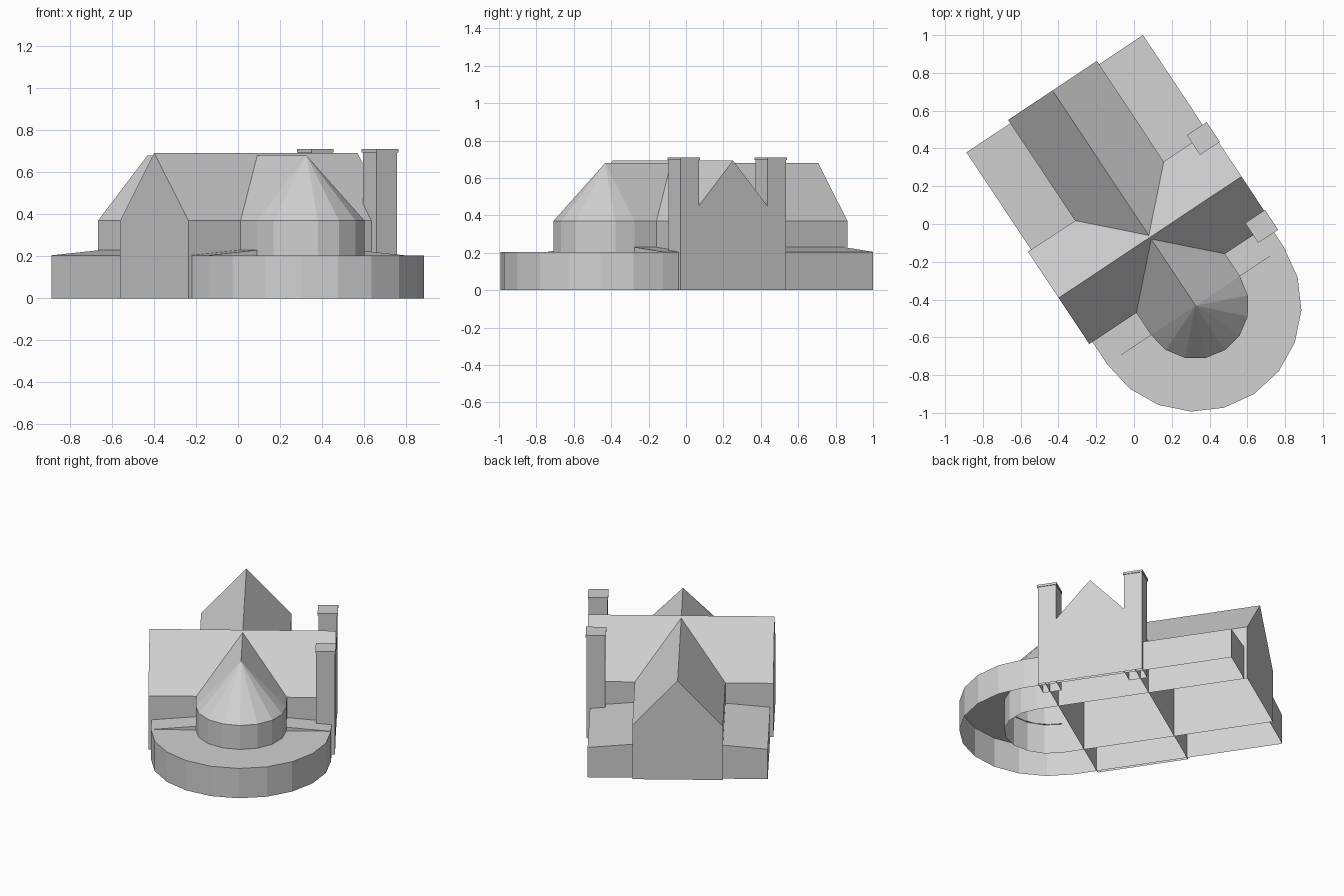
import bpy, bmesh
from math import sin, cos, pi, radians
from mathutils import Matrix

cube = bpy.data.objects.get("Cube")
if cube:
    bpy.data.objects.remove(cube)

# Plan frame: local x runs along the transept, local y along the nave
PLACE = Matrix.Translation((0.085, -0.07, 0)) @ Matrix.Rotation(radians(33.6), 4, 'Z')

NAVE_HALF, AISLE_HALF, TRANSEPT_HALF, TRANSEPT_END = 0.282, 0.561, 0.293, 0.581
EAVE, NAVE_RIDGE, TRANSEPT_RIDGE = 0.37, 0.68, 0.693
AISLE_EAVE, AISLE_TOP = 0.205, 0.23
CHOIR, NAVE_BACK, AISLE_BACK = -0.435, 0.933, 0.912

stone = bpy.data.materials.new("pale grey stone")
stone.use_nodes = True
stone.diffuse_color = (0.64, 0.64, 0.64, 1)
stone.node_tree.nodes["Principled BSDF"].inputs["Base Color"].default_value = (0.64, 0.64, 0.64, 1)


def build(name, faces, matrix=Matrix()):
    """Make an object from a list of polygons given as corner points."""
    bm = bmesh.new()
    for corners in faces:
        bm.faces.new([bm.verts.new(c) for c in corners])
    bmesh.ops.remove_doubles(bm, verts=bm.verts, dist=1e-5)
    bmesh.ops.recalc_face_normals(bm, faces=bm.faces)
    bm.transform(PLACE @ matrix)
    mesh = bpy.data.meshes.new(name)
    bm.to_mesh(mesh)
    bm.free()
    mesh.materials.append(stone)
    obj = bpy.data.objects.new(name, mesh)
    bpy.context.collection.objects.link(obj)
    return obj


def extrude(profile, start, end, caps=(True, True)):
    """Sweep an open x-z profile along y, leaving the underside open."""
    a = [(x, start, z) for x, z in profile]
    b = [(x, end, z) for x, z in profile]
    faces = [(a[i], a[i + 1], b[i + 1], b[i]) for i in range(len(a) - 1)]
    return faces + [ring for ring, wanted in zip((a, b), caps) if wanted]


def gable(half, ridge):
    return [(-half, 0), (-half, EAVE), (0, ridge), (half, EAVE), (half, 0)]


def arc(radius, segments, z):
    """Half circle around the choir end, bulging forward."""
    return [(-radius * cos(pi * i / segments), CHOIR - radius * sin(pi * i / segments), z)
            for i in range(segments + 1)]


def bands(*rows):
    """Join successive rows of points with quads."""
    return [(lo[i], lo[i + 1], hi[i + 1], hi[i])
            for lo, hi in zip(rows, rows[1:]) for i in range(len(lo) - 1)]


# Nave and crossing transept, both gabled
build("nave", extrude(gable(NAVE_HALF, NAVE_RIDGE), CHOIR, NAVE_BACK, (False, True)))
build("transept", extrude(gable(TRANSEPT_HALF, TRANSEPT_RIDGE), -TRANSEPT_END, TRANSEPT_END),
      Matrix.Rotation(pi / 2, 4, 'Z'))

# Rounded apse under a half cone
foot, eave = arc(NAVE_HALF, 8, 0), arc(NAVE_HALF, 8, EAVE)
peak = (0, CHOIR, NAVE_RIDGE)
build("apse", bands(foot, eave) + [(eave[i], eave[i + 1], peak) for i in range(8)])

# Low ambulatory around the apse, its flat roof running in to the apse wall
outer = arc(AISLE_HALF, 10, AISLE_EAVE)
build("ambulatory", bands(arc(AISLE_HALF, 10, 0), outer, arc(NAVE_HALF * 0.97, 10, AISLE_EAVE)))

# Lean-to aisles with a small step above the ambulatory roof
for side, label in ((1, "left"), (-1, "right")):
    slope = [(side * AISLE_HALF, AISLE_EAVE), (side * NAVE_HALF, AISLE_TOP)]
    faces = extrude([(side * AISLE_HALF, 0)] + slope, CHOIR, AISLE_BACK, (False, False))
    faces.append([(x, AISLE_BACK, z) for x, z in
                  [(side * AISLE_HALF, 0)] + slope + [(side * NAVE_HALF, 0)]])
    faces.append([(x, CHOIR, z) for x, z in slope + [(side * NAVE_HALF, AISLE_EAVE)]])
    build(label + "_aisle", faces)


def square(half, z):
    return [(-half, -half, z), (half, -half, z), (half, half, z), (-half, half, z), (-half, -half, z)]


# Pair of square turrets with thin caps on one transept end
for side, label in ((1, "back"), (-1, "front")):
    spot = Matrix.Translation((0.524, side * 0.279, 0))
    body, cap = 0.0585, 0.063
    rows = [square(body, 0), square(body, 0.695), square(cap, 0.695), square(cap, 0.71)]
    build(label + "_turret", bands(*rows) + [rows[-1][:4]], spot)
